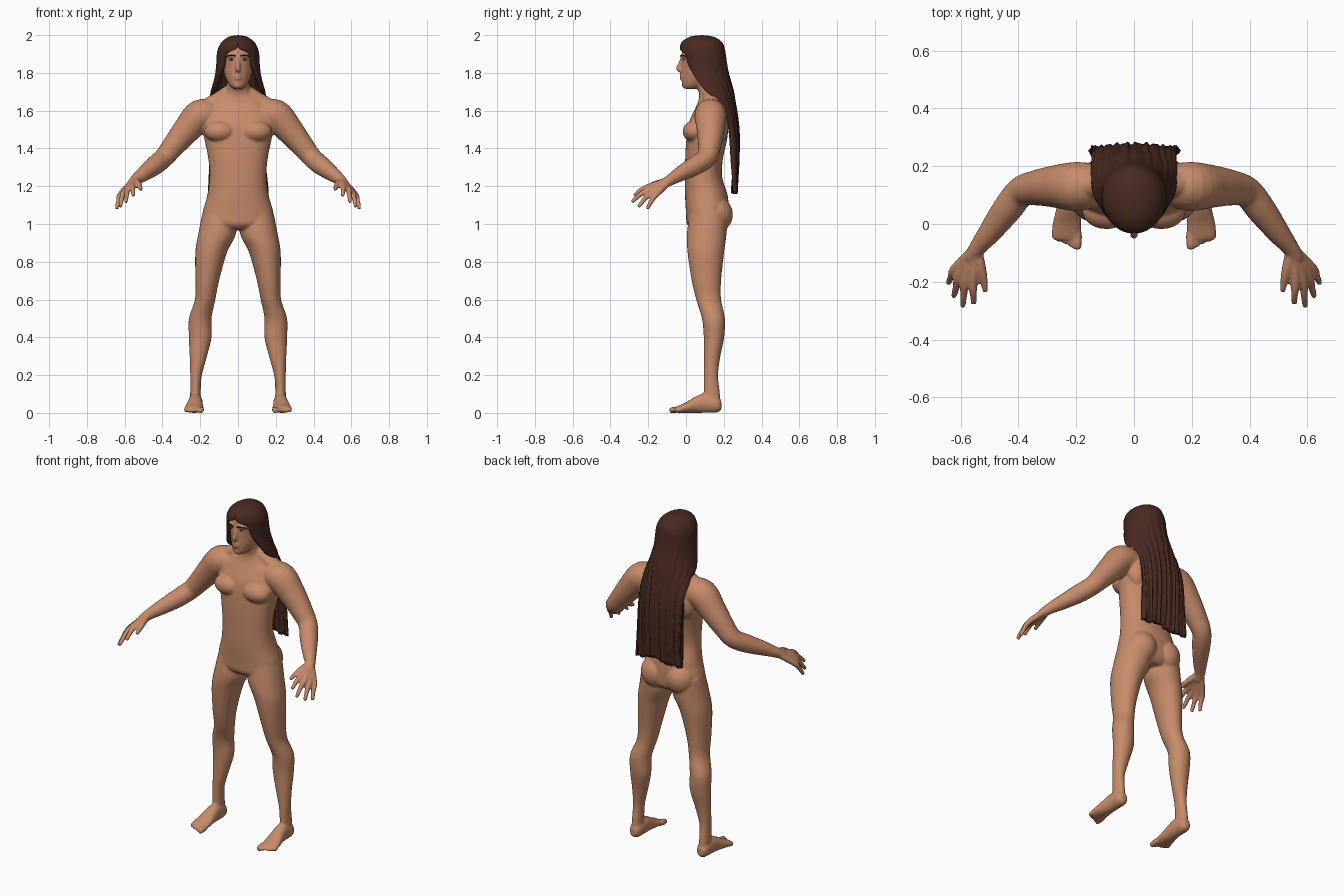
import bpy, bmesh, math, random
from mathutils import Vector, Matrix

random.seed(4)
if "Cube" in bpy.data.objects:
    bpy.data.objects.remove(bpy.data.objects["Cube"], do_unlink=True)


def material(name, colour):
    mat = bpy.data.materials.new(name)
    mat.use_nodes = True
    mat.diffuse_color = (*colour, 1)
    mat.node_tree.nodes["Principled BSDF"].inputs["Base Color"].default_value = (*colour, 1)
    return mat


skin = material("warm skin", (.57, .26, .145))
hair_brown = material("dark brown hair", (.066, .023, .015))
eye_white = material("eye white", (.5, .4, .34))


def make_object(name, bm, mat):
    mesh = bpy.data.meshes.new(name)
    bm.to_mesh(mesh)
    bm.free()
    mesh.materials.append(mat)
    for poly in mesh.polygons:
        poly.use_smooth = True
    obj = bpy.data.objects.new(name, mesh)
    bpy.context.collection.objects.link(obj)
    return obj


def resample(rows, steps):
    """Smooth curve through rows of numbers (Catmull-Rom)."""
    out = []
    last = len(rows) - 1
    for i in range(last):
        quad = zip(rows[max(i - 1, 0)], rows[i], rows[i + 1], rows[min(i + 2, last)])
        quad = list(quad)
        for k in range(steps):
            t = k / steps
            out.append([b + .5 * t * (c - a + t * (2 * a - 5 * b + 4 * c - d
                        + t * (3 * (b - c) + d - a))) for a, b, c, d in quad])
    out.append(list(rows[-1]))
    return out


def sweep(bm, rows, plane=None, side=1, steps=5, sides=24, power=1.0):
    """Closed skin over rings; rows are x, y, z, radius and optional second radius."""
    rows = resample(rows, steps)
    centres = [Vector((side * r[0], r[1], r[2])) for r in rows]
    rings = []
    for i, (row, centre) in enumerate(zip(rows, centres)):
        if plane == "level":
            u, v = Vector((1, 0, 0)), Vector((0, 1, 0))
        elif plane == "upright":
            u, v = Vector((1, 0, 0)), Vector((0, 0, 1))
        else:
            along = centres[min(i + 1, len(rows) - 1)] - centres[max(i - 1, 0)]
            u = along.orthogonal().normalized() if abs(along.z) > .98 * along.length \
                else along.cross(Vector((0, 0, 1))).normalized()
            v = along.cross(u).normalized()
        ring = []
        for k in range(sides):
            a = math.tau * k / sides
            c, s = math.cos(a), math.sin(a)
            c = math.copysign(abs(c) ** power, c)
            s = math.copysign(abs(s) ** power, s)
            ring.append(bm.verts.new(centre + u * c * row[3] + v * s * row[-1]))
        rings.append(ring)
    faces = [bm.faces.new(rings[0]), bm.faces.new(rings[-1][::-1])]
    for low, high in zip(rings, rings[1:]):
        for k in range(sides):
            n = (k + 1) % sides
            faces.append(bm.faces.new((low[k], high[k], high[n], low[n])))
    bmesh.ops.recalc_face_normals(bm, faces=faces)


def ball(bm, centre, size):
    bmesh.ops.create_uvsphere(bm, u_segments=24, v_segments=16, radius=1,
                              matrix=Matrix.Translation(centre) @ Matrix.Diagonal((*size, 1)))


body = bmesh.new()

# Torso and neck: height, depth centre, half width, half depth
torso = [(.97, .115, .1, .08), (1.0, .113, .18, .108), (1.06, .113, .187, .113),
         (1.15, .108, .163, .113), (1.25, .093, .15, .098), (1.35, .096, .158, .1),
         (1.45, .11, .178, .108), (1.53, .118, .195, .105), (1.6, .128, .18, .085),
         (1.65, .13, .125, .065), (1.69, .125, .075, .056), (1.74, .11, .06, .058),
         (1.81, .1, .06, .06)]
sweep(body, [(0, y, z, a, b) for z, y, a, b in torso], "level", sides=40, power=.9)

# Head, nose, lips and chin
head = [(1.716, .025, .025, .035), (1.735, .04, .046, .06), (1.78, .065, .068, .088),
        (1.82, .08, .077, .103), (1.88, .09, .083, .114), (1.94, .09, .077, .104),
        (1.975, .09, .045, .06)]
sweep(body, [(0, y, z, a, b) for z, y, a, b in head], "level", sides=36)
sweep(body, [(0, -.018, 1.885, .009), (0, -.03, 1.85, .01), (0, -.039, 1.824, .014),
             (0, -.022, 1.81, .012)])
for height in (1.787, 1.771):
    sweep(body, [(-.027, -.008, 1.779, .004), (0, -.025, height, .009),
                 (.027, -.008, 1.779, .004)])
ball(body, (0, -.003, 1.736), (.024, .02, .02))

leg = [(.1, .12, 1.06, .088, .1), (.11, .11, .95, .1, .105), (.142, .105, .85, .084, .097),
       (.163, .108, .7, .063, .078), (.174, .12, .6, .054, .066), (.2, .145, .5, .06, .061),
       (.2, .148, .4, .06, .054), (.21, .138, .3, .046, .044), (.222, .132, .2, .031, .038),
       (.225, .136, .12, .028, .042), (.225, .14, .04, .03, .045)]
foot = [(.225, .187, .04, .018, .022), (.225, .165, .044, .034, .042),
        (.225, .1, .052, .038, .052), (.228, .05, .043, .042, .043),
        (.232, 0, .028, .05, .028), (.234, -.04, .019, .051, .019),
        (.234, -.055, .016, .046, .014)]
arm = [(.13, .135, 1.575, .075), (.2, .13, 1.574, .085), (.27, .13, 1.5, .074),
       (.34, .125, 1.415, .061), (.392, .11, 1.352, .053), (.44, .05, 1.31, .051),
       (.5, -.03, 1.265, .04), (.54, -.08, 1.235, .03), (.565, -.12, 1.21, .025)]
# Knuckle and tip of each finger
fingers = [((.558, -.195, 1.198), (.555, -.275, 1.15)), ((.585, -.195, 1.183), (.593, -.287, 1.115)),
           ((.605, -.178, 1.168), (.624, -.252, 1.09)), ((.62, -.155, 1.158), (.643, -.205, 1.08))]
brow = [(.012, -.02, 1.888, .008), (.035, -.015, 1.893, .01), (.062, .01, 1.886, .008)]

for side in (1, -1):
    sweep(body, leg, "level", side)
    sweep(body, foot, "upright", side)
    sweep(body, arm, None, side)
    # Slope from neck to shoulder
    sweep(body, [(.03, .13, 1.7, .045), (.11, .135, 1.65, .045), (.18, .135, 1.61, .045)], None, side)
    # Chest, shoulder blade and buttock
    ball(body, (side * .095, .047, 1.49), (.085, .065, .058))
    ball(body, (side * .11, .17, 1.52), (.075, .055, .1))
    ball(body, (side * .083, .16, 1.05), (.088, .088, .095))
    # Toes
    for i in range(5):
        x = .197 + .02 * i
        tip = -.088 + .009 * i
        r = .017 if i == 0 else .012 - .0005 * i
        sweep(body, [(x, -.03, .019, r), (x, tip + .02, .015, r), (x, tip, .012, r * .75)],
              None, side, sides=12)
    # Palm bones, fingers and thumb
    for knuckle, tip in fingers:
        start = Vector((.548, -.085, 1.23)).lerp(Vector(knuckle), .15)
        middle = Vector(knuckle).lerp(Vector(tip), .5) + Vector((0, 0, .008))
        sweep(body, [(*start, .02), (*knuckle, .0165), (*middle, .0135), (*tip, .01)],
              None, side, sides=12)
    sweep(body, [(.545, -.09, 1.23, .02), (.53, -.15, 1.215, .018), (.52, -.195, 1.2, .014),
                 (.514, -.235, 1.182, .01)], None, side, sides=12)
    # Brow ridge
    sweep(body, brow, None, side, sides=12)

body_obj = make_object("body", body, skin)
remesh = body_obj.modifiers.new("fuse parts", "REMESH")
remesh.mode = "VOXEL"
remesh.voxel_size = .006
remesh.use_smooth_shade = True
soften = body_obj.modifiers.new("soften", "SMOOTH")
soften.factor = .5
soften.iterations = 5

# Eyes with dark irises, and eyebrows
for side, label in ((1, "left"), (-1, "right")):
    bm = bmesh.new()
    ball(bm, (side * .034, -.011, 1.871), (.014, .008, .006))
    for face in bm.faces:
        if abs(face.calc_center_median().x - side * .034) < .006:
            face.material_index = 1
    make_object(label + "_eye", bm, eye_white).data.materials.append(hair_brown)
    bm = bmesh.new()
    sweep(bm, [(x, y - .007, z + .001, .004) for x, y, z, r in brow], None, side, sides=10)
    make_object(label + "_eyebrow", bm, hair_brown)

# Hair: height, depth centre, half width, half depth, wrap angle from the back
locks = [(2.0, .085, 0, 0, 180), (1.992, .084, .045, .06, 180), (1.965, .084, .085, .105, 180),
         (1.93, .086, .105, .119, 174), (1.9, .09, .112, .12, 143), (1.85, .095, .115, .121, 135),
         (1.8, .1, .12, .125, 122), (1.75, .11, .131, .128, 110), (1.7, .125, .145, .126, 98),
         (1.65, .165, .15, .093, 85), (1.58, .212, .15, .058, 80), (1.48, .24, .15, .04, 80),
         (1.32, .258, .149, .02, 80), (1.17, .275, .15, -.008, 80)]
rows = resample(locks, 5)
columns = 72
phase = [random.uniform(-1, 1) for _ in range(columns // 6 + 1)]
bm = bmesh.new()
grid = []
for z, cy, rx, ry, wrap in rows:
    fall = min(1, max(0, (1.95 - z) / .3))
    line = []
    for j in range(columns + 1):
        share = 2 * j / columns - 1
        t = math.radians(min(wrap, 180)) * share
        ripple = .004 * fall * (math.sin(38 * share) + .7 * math.sin(61 * share + 1))
        ragged = .012 * phase[j // 6] * max(0, (1.4 - z) / .23)
        line.append(bm.verts.new((rx * math.sin(t), cy + ry * math.cos(t) + ripple * math.cos(t),
                                  z + ragged)))
    grid.append(line)
for upper, lower in zip(grid, grid[1:]):
    for j in range(columns):
        bm.faces.new((upper[j], upper[j + 1], lower[j + 1], lower[j]))
bmesh.ops.remove_doubles(bm, verts=bm.verts, dist=.0003)
hair = make_object("long_hair", bm, hair_brown)
thick = hair.modifiers.new("thickness", "SOLIDIFY")
thick.thickness = .024
thick.offset = -1
